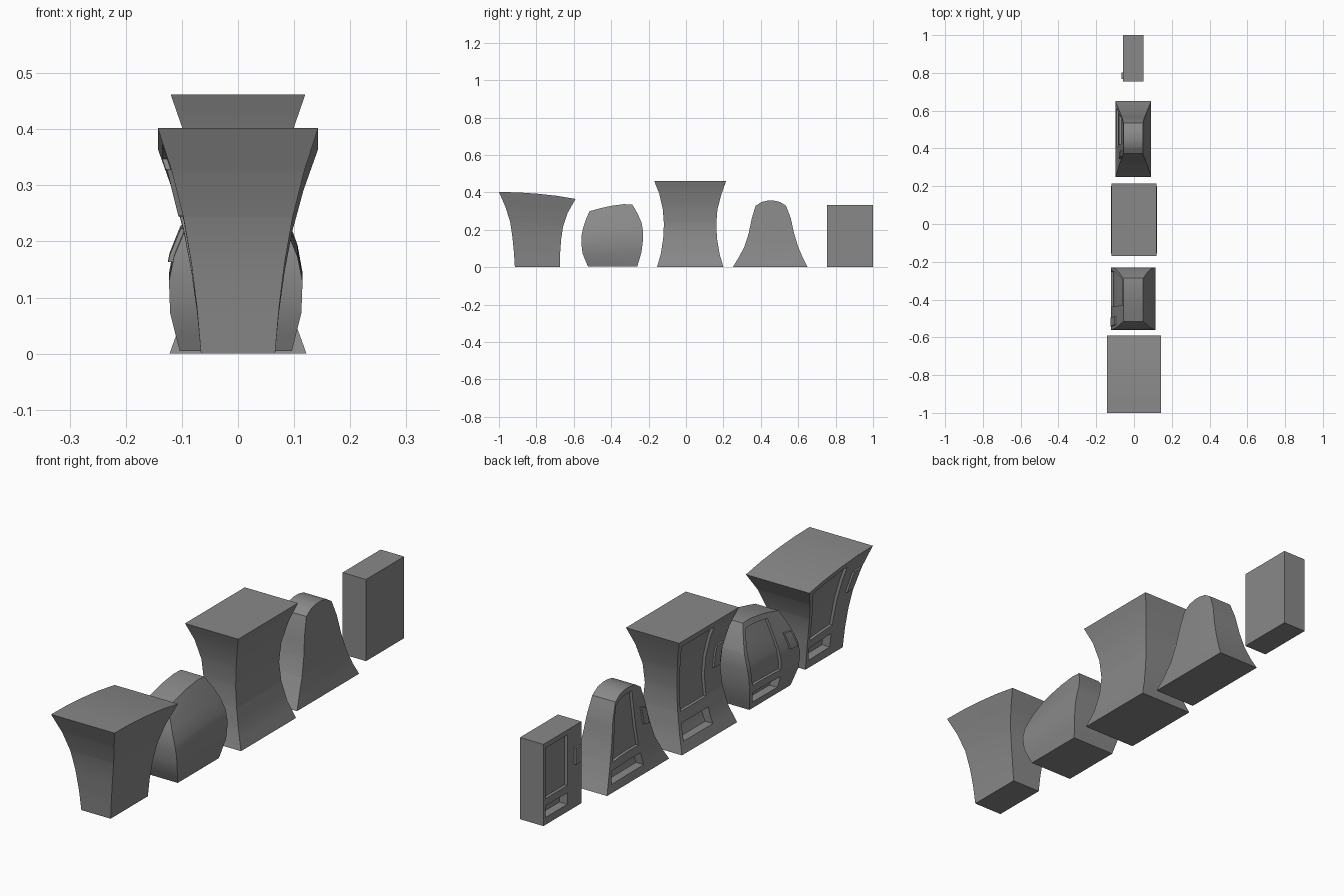
import bpy, bmesh, math
from mathutils import Vector

cube = bpy.data.objects.get("Cube")
if cube:
    bpy.data.objects.remove(cube, do_unlink=True)

GREY = (0.25, 0.25, 0.25, 1)
mat = bpy.data.materials.new("plain_grey")
mat.use_nodes = True
mat.diffuse_color = GREY
mat.node_tree.nodes["Principled BSDF"].inputs["Base Color"].default_value = GREY


def sample(points, t):
    """Interpolate tuples whose first item is the key."""
    for a, b in zip(points, points[1:]):
        if t <= b[0] + 1e-6:
            k = (t - a[0]) / (b[0] - a[0])
            return [p + (q - p) * k for p, q in zip(a[1:], b[1:])]
    return list(points[-1][1:])


def cut(bm, axis, value):
    co, no = Vector(), Vector()
    co[axis], no[axis] = value, 1
    bmesh.ops.bisect_plane(bm, geom=bm.verts[:] + bm.edges[:] + bm.faces[:],
                           dist=1e-5, plane_co=co, plane_no=no)


def machine(name, rows, top, panel=(0.53, 0.73), centre=-0.004, base=0.0):
    """rows: (height share, low y, high y, half width); top: (y share, z)."""
    # window, tray and coin panel: y range, height range, depth
    details = [((0.37, 0.94), (0.32, 0.94), 0.012),
               ((0.37, 0.94), (0.09, 0.23), 0.035),
               ((0.05, 0.19), panel, -0.008)]
    # unit box, cut along the rows and the detail outlines
    bm = bmesh.new()
    bmesh.ops.create_cube(bm, size=1)
    for v in bm.verts:
        v.co = (v.co.x * 2, v.co.y + 0.5, v.co.z + 0.5)
    us = {p[0] for p in top} | {u for d in details for u in d[0]}
    vs = {r[0] for r in rows} | {h for d in details for h in d[1]}
    for axis, values in ((1, us), (2, vs)):
        for value in sorted(values):
            if 0 < value < 1:
                cut(bm, axis, value)
    # sink or raise the details
    for (u0, u1), (v0, v1), depth in details:
        picked = []
        for f in bm.faces:
            c = f.calc_center_median()
            if c.x < -0.999 and u0 < c.y < u1 and v0 < c.z < v1:
                picked.append(f)
        bmesh.ops.inset_region(bm, faces=picked, thickness=0, depth=0,
                               use_boundary=True)
        for v in {v for f in picked for v in f.verts}:
            v.co.x = -1 + depth / sample(rows, v.co.z)[2]
    # bend the unit box into its profile
    for v in bm.verts:
        w, u, h = v.co
        y0, y1, half = sample(rows, h)
        z = sample(top, u)[0]
        v.co = (centre + w * half, y0 + (y1 - y0) * u, base + h * (z - base))
    me = bpy.data.meshes.new(name)
    bm.to_mesh(me)
    bm.free()
    me.materials.append(mat)
    ob = bpy.data.objects.new(name, me)
    bpy.context.collection.objects.link(ob)
    bpy.ops.object.select_all(action='DESELECT')
    ob.select_set(True)
    bpy.context.view_layer.objects.active = ob
    bpy.ops.object.shade_smooth_by_angle(angle=math.radians(30))


# flared machine with a sloping top
machine("flared_vending_machine",
        [(0, -0.915, -0.675, 0.066), (0.2, -0.92, -0.673, 0.073),
         (0.4, -0.928, -0.668, 0.083), (0.6, -0.94, -0.657, 0.097),
         (0.8, -0.965, -0.632, 0.117), (1, -1.0, -0.59, 0.143)],
        [(0, 0.402), (0.25, 0.4), (0.5, 0.393), (0.75, 0.382), (1, 0.365)],
        panel=(0.61, 0.82), centre=0)

# bulging machine
machine("bulging_vending_machine",
        [(0, -0.525, -0.26, 0.1), (0.23, -0.553, -0.238, 0.117),
         (0.42, -0.56, -0.23, 0.119), (0.57, -0.558, -0.23, 0.11),
         (0.7, -0.55, -0.237, 0.094), (0.85, -0.535, -0.258, 0.074),
         (1, -0.515, -0.287, 0.052)],
        [(0, 0.3), (0.25, 0.315), (0.5, 0.328), (0.8, 0.337), (1, 0.335)],
        base=0.005)

# pinched machine
machine("pinched_vending_machine",
        [(0, -0.155, 0.2, 0.122), (0.15, -0.135, 0.18, 0.097),
         (0.33, -0.122, 0.166, 0.079), (0.5, -0.118, 0.162, 0.072),
         (0.67, -0.124, 0.168, 0.078), (0.85, -0.143, 0.19, 0.096),
         (1, -0.17, 0.215, 0.12)],
        [(0, 0.462), (1, 0.462)], centre=0)

# bell shaped machine with a domed top
machine("domed_vending_machine",
        [(0, 0.25, 0.65, 0.095), (0.15, 0.28, 0.625, 0.084),
         (0.33, 0.312, 0.6, 0.074), (0.55, 0.335, 0.578, 0.066),
         (0.8, 0.352, 0.56, 0.058), (1, 0.372, 0.535, 0.052)],
        [(0, 0.328), (0.2, 0.349), (0.4, 0.356), (0.6, 0.356),
         (0.8, 0.349), (1, 0.328)])

# plain machine
machine("plain_vending_machine",
        [(0, 0.755, 1.0, 0.053), (1, 0.755, 1.0, 0.053)],
        [(0, 0.333), (1, 0.333)])
